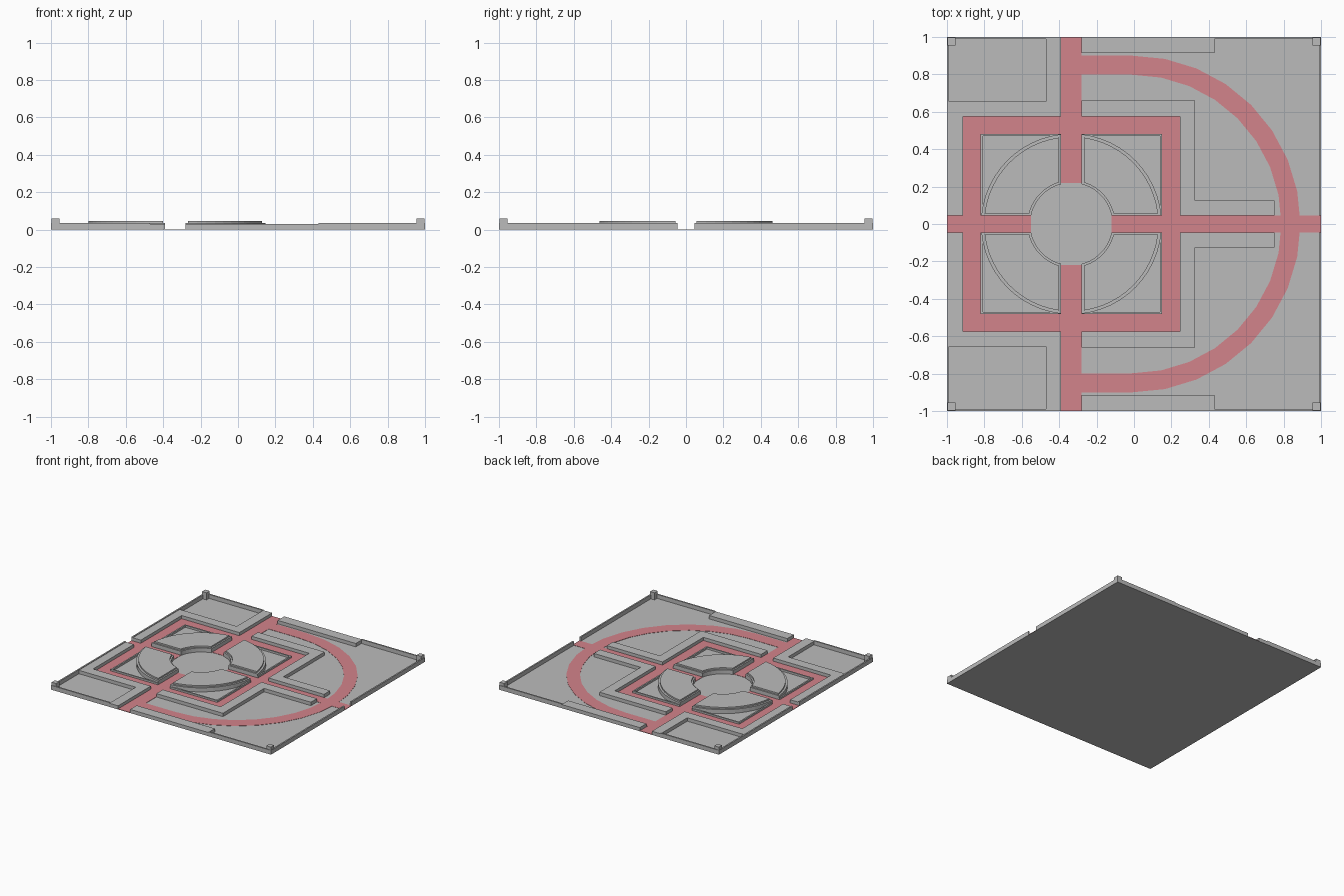
import bpy, bmesh
from math import asin, acos, cos, sin, pi

cube = bpy.data.objects.get("Cube")
if cube:
    bpy.data.objects.remove(cube, do_unlink=True)


def material(name, rgb):
    m = bpy.data.materials.new(name)
    m.use_nodes = True
    m.diffuse_color = (*rgb, 1)
    m.node_tree.nodes["Principled BSDF"].inputs["Base Color"].default_value = (*rgb, 1)
    return m


STONE = material("grey stone", (0.5, 0.5, 0.5))
PATH = material("pink path", (0.65, 0.23, 0.26))
FLOOR = 0.002
CX = -0.335              # centre of the round plaza
GAP_X, GAP_Y = 0.055, 0.045  # half widths of the crossing paths


def prism(name, points, z0, z1, mat, mirror=(False, True), x=0):
    """Extrude an outline upwards and mirror it about its own origin."""
    bm = bmesh.new()
    face = bm.faces.new([bm.verts.new((px, py, z0)) for px, py in points])
    top = bmesh.ops.extrude_face_region(bm, geom=[face])["geom"]
    verts = [v for v in top if isinstance(v, bmesh.types.BMVert)]
    bmesh.ops.translate(bm, verts=verts, vec=(0, 0, z1 - z0))
    bmesh.ops.recalc_face_normals(bm, faces=bm.faces)
    me = bpy.data.meshes.new(name)
    bm.to_mesh(me)
    bm.free()
    me.materials.append(mat)
    ob = bpy.data.objects.new(name, me)
    ob.location.x = x
    bpy.context.collection.objects.link(ob)
    if any(mirror):
        mod = ob.modifiers.new("Mirror", "MIRROR")
        mod.use_axis = (*mirror, False)
        mod.use_mirror_merge = False
    return ob


def rect(x0, x1, y0, y1):
    return [(x0, y0), (x1, y0), (x1, y1), (x0, y1)]


def arc(r, a0, a1, n):
    return [(r * cos(a0 + (a1 - a0) * i / n), r * sin(a0 + (a1 - a0) * i / n))
            for i in range(n + 1)]


def sector(r0, r1, gx, gy):
    """Quarter ring with its straight ends set back from the axes."""
    def ends(r):
        return asin(gy / r), acos(gx / r)
    a, b = ends(r1)
    c, d = ends(r0)
    return arc(r1, a, b, 12) + arc(r0, d, c, 10)


# Ground slab
prism("ground", rect(-1, 1, -1, 1), 0, FLOOR, STONE, (False, False))

# Painted paths
PZ = (0.001, 0.004, PATH)
NONE = (False, False)
prism("cross_path_vertical", rect(-0.39, -0.28, 0.22, 1), *PZ)
prism("cross_path_left", rect(-1, -0.55, -GAP_Y, GAP_Y), *PZ, NONE)
prism("cross_path_right", rect(-0.12, 1, -GAP_Y, GAP_Y), *PZ, NONE)
prism("square_path", [(0.58, 0), (0.58, 0.575), (0, 0.575), (0, 0.48),
                      (0.485, 0.48), (0.485, 0)], *PZ, (True, True), CX)
prism("curved_path", [(-0.27, 0.798), *arc(0.798, pi / 2, 0, 8),
                      *arc(0.9, 0, pi / 2, 8), (-0.27, 0.9)], *PZ, x=-0.01)

# Raised blocks
prism("left_block", [(-1, GAP_Y), (-1, 0.655), (-0.47, 0.655), (-0.47, 1), (-0.39, 1),
                     (-0.39, 0.575), (-0.915, 0.575), (-0.915, GAP_Y)], 0, 0.03, STONE)
prism("right_block", [(-0.28, 0.575), (-0.28, 0.66), (0.325, 0.66), (0.325, 0.125),
                      (0.75, 0.125), (0.75, GAP_Y), (0.245, GAP_Y), (0.245, 0.575)],
      0, 0.03, STONE)
prism("edge_bench", rect(-0.28, 0.43, 0.915, 1), 0, 0.03, STONE)

# Thin boundary walls and corner posts
T = 0.988
prism("left_wall", [(-1, GAP_Y), (-1, 1), (-0.47, 1), (-0.47, T), (-T, T), (-T, GAP_Y)],
      0, 0.035, STONE)
prism("right_wall", [(1, GAP_Y), (1, 1), (0.43, 1), (0.43, T), (T, T), (T, GAP_Y)],
      0, 0.035, STONE)
prism("corner_post", rect(0.955, 0.996, 0.955, 0.996), 0, 0.06, STONE, (True, True))

# Round plaza: four stepped quarter rings in rimmed square beds
BOTH = (True, True)
prism("quarter_ring_base", sector(0.22, 0.483, GAP_X, GAP_Y), 0, 0.035, STONE, BOTH, CX)
prism("quarter_ring_top", sector(0.232, 0.467, GAP_X + 0.012, GAP_Y + 0.012),
      0.03, 0.047, STONE, BOTH, CX)
prism("bed_rim", [(0.485, GAP_Y), (0.485, 0.482), (GAP_X, 0.482), (GAP_X, 0.47),
                  (0.473, 0.47), (0.473, GAP_Y)], 0, 0.018, STONE, BOTH, CX)
